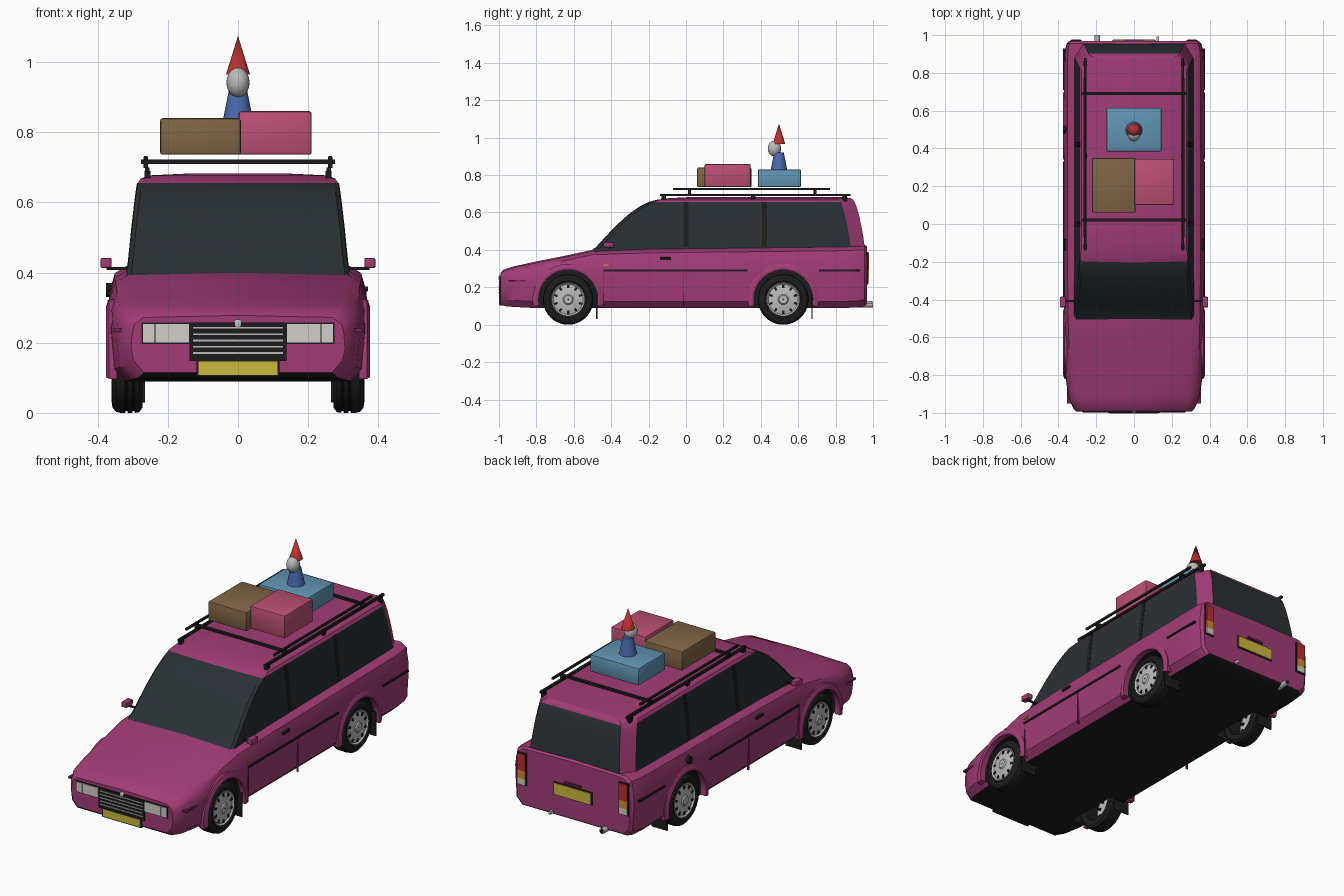
import bpy, bmesh
from math import pi, sin, cos
from mathutils import Matrix, Vector

if "Cube" in bpy.data.objects:
    bpy.data.objects.remove(bpy.data.objects["Cube"])


def mat(name, *c):
    m = bpy.data.materials.new(name)
    m.diffuse_color = (*c, 1)
    m.use_nodes = True
    m.node_tree.nodes["Principled BSDF"].inputs["Base Color"].default_value = m.diffuse_color
    return m


PAINT = mat("paint", .36, .045, .18)
SEAM = mat("seam", .17, .02, .09)
BLACK = mat("black", .012, .012, .013)
GLASS = mat("glass", .022, .03, .036)
YELLOW = mat("yellow", .6, .48, .05)
RED = mat("red", .5, .03, .03)
AMBER = mat("amber", .65, .25, .03)
LAMP = mat("lamp", .65, .62, .58)
STEEL = mat("steel", .5, .5, .5)
BROWN = mat("brown", .22, .13, .06)
ROSE = mat("rose", .5, .08, .17)
SKY = mat("sky", .12, .3, .46)
BLUE = mat("blue", .07, .14, .42)


def finish(name, bm, mats, angle=30):
    bmesh.ops.recalc_face_normals(bm, faces=bm.faces)
    me = bpy.data.meshes.new(name)
    bm.to_mesh(me)
    bm.free()
    for m in mats:
        me.materials.append(m)
    ob = bpy.data.objects.new(name, me)
    bpy.context.collection.objects.link(ob)
    smooth(ob, angle)
    return ob


def smooth(ob, angle=30):
    bpy.ops.object.select_all(action='DESELECT')
    bpy.context.view_layer.objects.active = ob
    ob.select_set(True)
    bpy.ops.object.shade_smooth_by_angle(angle=angle * pi / 180)


def box(name, lo, hi, m, bevel=0):
    lo, hi = Vector(lo), Vector(hi)
    bm = bmesh.new()
    bmesh.ops.create_cube(bm, size=1, matrix=Matrix.Translation((lo + hi) / 2) @ Matrix.Diagonal((*(hi - lo), 1)))
    if bevel:
        bmesh.ops.bevel(bm, geom=bm.edges[:], offset=bevel, segments=2, affect='EDGES', profile=.5)
    return finish(name, bm, [m])


def boxes2(name, lo, hi, m, bevel=0):
    """Box on the right plus its mirror on the left."""
    box("right_" + name, lo, hi, m, bevel)
    box("left_" + name, (-hi[0], lo[1], lo[2]), (-lo[0], hi[1], hi[2]), m, bevel)


def cone(name, at, r1, r2, depth, m, axis='Z', seg=24):
    rot = {'Z': Matrix(), 'X': Matrix.Rotation(pi / 2, 4, 'Y'), 'Y': Matrix.Rotation(-pi / 2, 4, 'X')}[axis]
    bm = bmesh.new()
    bmesh.ops.create_cone(bm, cap_ends=True, segments=seg, radius1=r1, radius2=r2, depth=depth,
                          matrix=Matrix.Translation(at) @ rot)
    return finish(name, bm, [m])


def ball(name, at, size, m):
    bm = bmesh.new()
    bmesh.ops.create_uvsphere(bm, u_segments=20, v_segments=12, radius=1,
                              matrix=Matrix.Translation(at) @ Matrix.Diagonal((*size, 1)))
    return finish(name, bm, [m], 60)


def loft(rings, closed_path=False, closed_ring=True):
    """Bridge equal-length rings; returns bmesh, with (ring, segment) stored per side face."""
    bm = bmesh.new()
    vs = [[bm.verts.new(p) for p in r] for r in rings]
    n, k, tags = len(vs), len(vs[0]), {}
    for i in range(n if closed_path else n - 1):
        for j in range(k if closed_ring else k - 1):
            a, b = vs[i], vs[(i + 1) % n]
            f = bm.faces.new((a[j], a[(j + 1) % k], b[(j + 1) % k], b[j]))
            tags[f] = (i, j)
    if not closed_path and closed_ring:
        bm.faces.new(vs[0])
        bm.faces.new(vs[-1])
    return bm, tags


AXLES = (-.63, .52)
HUB_Z = .135

# lower body: y, half width, floor z, shoulder z, top z, top half width
stations = [(-.993, .305, .115, .225, .272, .27), (-.975, .322, .1, .245, .288, .285),
            (-.92, .347, .095, .265, .306, .295), (-.82, .361, .09, .28, .328, .3),
            (-.65, .368, .09, .305, .362, .305), (-.5, .37, .09, .325, .394, .312),
            (-.2, .37, .09, .335, .404, .318), (.85, .37, .09, .345, .416, .318),
            (.92, .366, .092, .345, .42, .316), (.955, .357, .1, .34, .42, .31), (.968, .342, .11, .33, .412, .3)]
rings = []
for y, w, zb, zs, zt, tw in stations:
    half = [(.88 * w, zb), (.975 * w, zb + .035), (w, zs * .82), (.99 * w, zs),
            ((w + tw) / 2 + .008, zt - .02), (tw, zt)]
    pts = half + [(0, zt + .006)] + [(-x, z) for x, z in reversed(half)]
    rings.append([(x, y, z) for x, z in pts])
bm, tags = loft(rings)
for f, (i, j) in tags.items():
    f.material_index = int(j == len(rings[0]) - 1)
body = finish("lower_body", bm, [PAINT, BLACK])

# wheel wells cut from the body
bm = bmesh.new()
for s in (1, -1):
    for y in AXLES:
        bmesh.ops.create_cone(bm, cap_ends=True, segments=40, radius1=.16, radius2=.16, depth=.26,
                              matrix=Matrix.Translation((s * .37, y, HUB_Z)) @ Matrix.Rotation(pi / 2, 4, 'Y'))
for f in bm.faces:
    f.material_index = 1
cutter = finish("wheel_well_cutter", bm, [PAINT, BLACK])
cutter.hide_render = True
mod = body.modifiers.new("wells", 'BOOLEAN')
mod.operation, mod.solver, mod.object = 'DIFFERENCE', 'EXACT', cutter
bpy.context.view_layer.objects.active = body
bpy.ops.object.modifier_apply(modifier="wells")
bpy.data.objects.remove(cutter)
smooth(body)

# cabin: z, front y, rear y, half width
levels = [(.39, -.51, .958, .318), (.415, -.475, .955, .314), (.47, -.425, .948, .308), (.53, -.368, .937, .302),
          (.59, -.302, .924, .295), (.63, -.245, .912, .29), (.655, -.198, .902, .286),
          (.668, -.15, .893, .277), (.677, -.08, .88, .255), (.682, .02, .84, .15)]
rings = []
for z, yf, yb, w in levels:
    half = [(0, yf - .006), (w - .012, yf), (w, yf + .018), (w, yb - .075), (w - .045, yb)]
    rings.append([(x, y, z) for x, y in half] + [(-x, y, z) for x, y in half[:0:-1]])
bm, tags = loft(rings)
for f, (i, j) in tags.items():
    f.material_index = int(i < 6 and j not in (3, 5) and not (j == 4 and i < 1))
finish("cabin", bm, [PAINT, GLASS], 25)

# wheel: tyre and rim lathed about the axle, right side then mirrored
tyre = [(.275, .09), (.272, .12), (.282, .133), (.294, .135), (.296, .129), (.3, .129), (.302, .135), (.314, .135),
        (.316, .129), (.32, .129), (.322, .135), (.334, .135), (.348, .132), (.358, .12), (.36, .1), (.354, .09)]
rim = [(.28, .092), (.352, .092), (.357, .088), (.35, .08), (.356, .055), (.358, .028), (.364, .022), (.364, .002)]
for side, s in (("right", 1), ("left", -1)):
    for end, cy in zip(("front", "rear"), AXLES):
        tag = f"{side}_{end}_"
        for part, prof, m in (("tyre", tyre, BLACK), ("rim", rim, STEEL)):
            turn = [[(s * x, cy + r * cos(a), HUB_Z + r * sin(a)) for x, r in prof]
                    for a in (2 * pi * i / 40 for i in range(40))]
            bm, _ = loft(turn, True, part == "tyre")
            finish(tag + part, bm, [m])
        # dark slots round the rim
        bm = bmesh.new()
        for i in range(10):
            a = 2 * pi * i / 10
            bmesh.ops.create_cube(bm, size=1, matrix=Matrix.Translation((s * .35, cy, HUB_Z)) @
                                  Matrix.Rotation(a, 4, 'X') @ Matrix.Translation((0, 0, .069)) @
                                  Matrix.Diagonal((.012, .012, .018, 1)))
        finish(tag + "rim_slots", bm, [BLACK])
        # raised arch lip
        lip = []
        for i in range(29):
            a = -.2 + (pi + .4) * i / 28
            lip.append([(s * x, cy + r * cos(a), HUB_Z + r * sin(a))
                        for x, r in ((.345, .158), (.374, .158), (.376, .17), (.368, .19), (.345, .19))])
        bm, _ = loft(lip)
        finish(tag + "arch_lip", bm, [PAINT])
for end, cy in zip(("front", "rear"), AXLES):
    boxes2(end + "_mudflap", (.265, cy + .15, .03), (.36, cy + .156, .16), BLACK)
    cone(end + "_axle", (0, cy, HUB_Z), .02, .02, .56, BLACK, 'X', 12)

# side trim, seams, handles, pillars
for name, a, b in (("door_strip", -.44, .33), ("rear_strip", .71, .93), ("nose_strip", -.95, -.82)):
    z = .29 if a > -.5 else .235
    x = .372 if a > -.5 else .352
    boxes2(name, (x - .02, a, z - .005), (x + .003, b, z + .005), BLACK if a > -.5 else SEAM)
for i, y in enumerate((-.44, -.012)):
    boxes2(f"door_seam_{i}", (.36, y - .002, .1), (.3712, y + .002, .28), SEAM)
boxes2("door_handle", (.355, -.14, .346), (.371, -.08, .361), BLACK, .003)
boxes2("side_repeater", (.35, -.44, .313), (.372, -.415, .322), AMBER)
for i, y in enumerate((0, .42)):
    for s in (1, -1):
        rungs = [[(s * (w + dx), y + dy, z) for dx, dy in ((-.01, -.013), (.002, -.013), (.002, .013), (-.01, .013))]
                 for z, _, _, w in levels[1:7]]
        bm, _ = loft(rungs)
        finish(f"window_pillar_{i}", bm, [BLACK])
cone("fuel_cap", (-.362, .5, .35), .02, .02, .03, BLACK, 'X')
boxes2("mirror_stalk", (.3, -.412, .408), (.375, -.402, .416), BLACK)
boxes2("mirror", (.36, -.442, .413), (.392, -.385, .442), PAINT, .005)

# front: grille, lamps, plate, ornament
box("grille", (-.138, -1.0, .148), (.138, -.96, .258), BLACK)
for i in range(5):
    z = .168 + i * .018
    box(f"grille_bar_{i}", (-.128, -1.003, z), (.128, -.99, z + .005), STEEL)
boxes2("headlamp_frame", (.138, -.996, .196), (.275, -.955, .258), BLACK)
boxes2("headlamp", (.14, -1.0, .201), (.235, -.97, .253), LAMP)
boxes2("corner_lamp", (.238, -1.0, .201), (.271, -.97, .253), LAMP)
box("front_plate_frame", (-.118, -.998, .103), (.118, -.96, .15), BLACK)
box("front_plate", (-.112, -1.0, .108), (.112, -.97, .147), YELLOW)
ball("nose_stud", (0, -.993, .252), (.015, .009, .015), STEEL)

# rear: lamps, plate, handle, exhaust, tow hook
for name, a, b, m in (("tail_lamp", .295, .385, RED), ("rear_indicator", .252, .295, AMBER),
                      ("reverse_lamp", .22, .252, LAMP)):
    boxes2(name, (.282, .93, a), (.33, .978, b), m)
boxes2("tail_lamp_frame", (.277, .93, .215), (.335, .973, .39), BLACK)
box("rear_plate_frame", (-.116, .95, .215), (.116, .972, .285), BLACK)
box("rear_plate", (-.11, .955, .22), (.11, .976, .28), YELLOW)
box("tailgate_handle", (-.05, .955, .293), (.05, .978, .303), SEAM)
cone("exhaust_pipe", (-.195, .92, .108), .015, .015, .16, STEEL, 'Y')
cone("exhaust_bore", (-.195, .995, .108), .011, .011, .0115, BLACK, 'Y')
box("tow_hook", (.118, .94, .11), (.132, .993, .128), STEEL, .003)

# roof rack
boxes2("roof_rail", (.252, -.14, .688), (.265, .88, .7), BLACK)
for i, y in enumerate((-.12, .36, .85)):
    boxes2(f"rail_foot_{i}", (.25, y - .012, .66), (.267, y + .012, .69), BLACK)
for i, y in enumerate((.02, .69)):
    box(f"cross_bar_{i}", (-.277, y - .008, .71), (.277, y + .008, .722), BLACK)
    boxes2(f"bar_clamp_{i}", (.256, y - .008, .698), (.269, y + .008, .73), BLACK)
boxes2("rack_bar", (.258, -.07, .721), (.268, .77, .732), BLACK)

# luggage
box("brown_case", (-.222, .06, .736), (.008, .35, .84), BROWN, .007)
box("rose_case", (.002, .1, .736), (.21, .345, .86), ROSE, .007)
box("blue_case", (-.146, .385, .736), (.146, .615, .83), SKY, .007)

# garden figure
cone("figure_coat", (0, .497, .875), .044, .026, .09, BLUE)
ball("figure_head", (0, .473, .942), (.033, .036, .042), STEEL)
cone("figure_hat", (0, .497, 1.02), .034, .0, .11, RED)
